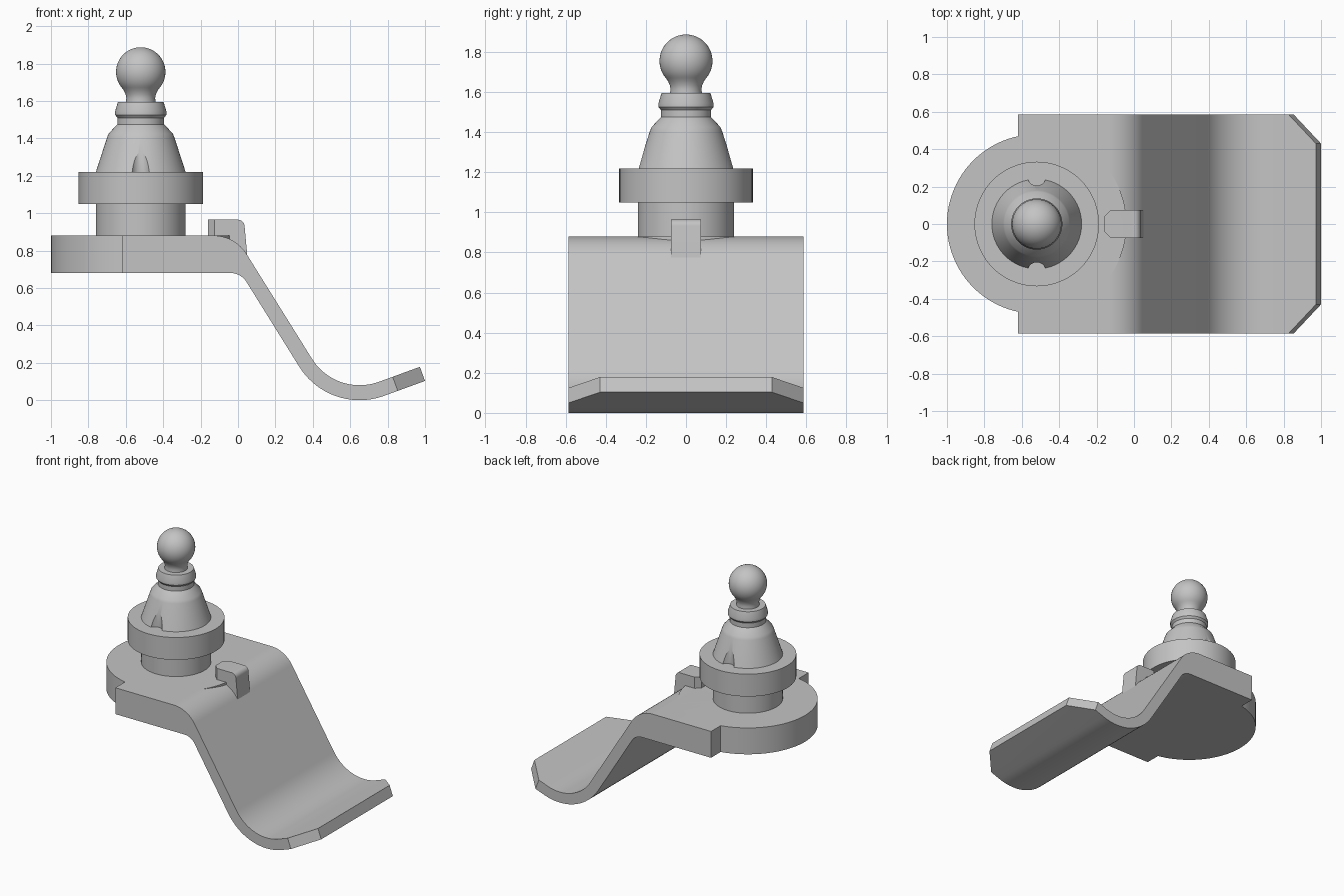
import bpy, bmesh
from math import sin, cos, pi, radians
from mathutils import Vector

cube = bpy.data.objects.get("Cube")
if cube:
    bpy.data.objects.remove(cube, do_unlink=True)

steel = bpy.data.materials.new("steel_grey")
steel.use_nodes = True
GREY = (0.55, 0.55, 0.55, 1)
steel.diffuse_color = GREY
steel.node_tree.nodes["Principled BSDF"].inputs["Base Color"].default_value = GREY

POST_X = -0.52


def finish(name, bm):
    bmesh.ops.recalc_face_normals(bm, faces=bm.faces)
    mesh = bpy.data.meshes.new(name)
    bm.to_mesh(mesh)
    bm.free()
    ob = bpy.data.objects.new(name, mesh)
    bpy.context.collection.objects.link(ob)
    mesh.materials.append(steel)
    return ob


def smooth(ob):
    bpy.ops.object.select_all(action="DESELECT")
    ob.select_set(True)
    bpy.context.view_layer.objects.active = ob
    bpy.ops.object.shade_smooth_by_angle(angle=radians(25))


def arc(cx, cz, r, a0, a1, n=12):
    """Points on an arc; angles in degrees, measured from +x."""
    angles = [radians(a0 + (a1 - a0) * i / n) for i in range(n + 1)]
    return [(cx + r * cos(a), cz + r * sin(a)) for a in angles]


def extrude(profile, half):
    """Side profile in x and z, extruded across y."""
    bm = bmesh.new()
    face = bm.faces.new([bm.verts.new((x, -half, z)) for x, z in profile])
    moved = bmesh.ops.extrude_face_region(bm, geom=[face])["geom"]
    verts = [v for v in moved if isinstance(v, bmesh.types.BMVert)]
    bmesh.ops.translate(bm, verts=verts, vec=(0, 2 * half, 0))
    return bm


def bevel_ends(bm, test, offset):
    """Chamfer the corner edges that run through the thickness at one end."""
    edges = [e for e in bm.edges if all(test(v.co) for v in e.verts)
             and abs(e.verts[0].co.y - e.verts[1].co.y) < 1e-5]
    bmesh.ops.bevel(bm, geom=edges, offset=offset, segments=1, affect="EDGES")


def lathe(name, profile, steps=72):
    """Radius and height pairs turned around the post axis."""
    bm = bmesh.new()
    verts = [bm.verts.new((r, 0, z)) for r, z in profile]
    edges = [bm.edges.new(p) for p in zip(verts, verts[1:])]
    bmesh.ops.spin(bm, geom=verts + edges, cent=(0, 0, 0), axis=(0, 0, 1),
                   angle=2 * pi, steps=steps)
    bmesh.ops.remove_doubles(bm, verts=bm.verts, dist=1e-5)
    bmesh.ops.translate(bm, verts=bm.verts, vec=(POST_X, 0, 0))
    return finish(name, bm)


# Bent plate: flat shelf, steep ramp and upturned toe
toe = Vector((cos(radians(20)), sin(radians(20)))) * 0.234
upper = [(-0.62, 0.88)] + arc(-0.13, 0.674, 0.206, 90, 32)
upper += arc(0.65, 0.38, 0.30, 212, 290, 20)
lower = [(-0.62, 0.68)] + arc(-0.04, 0.58, 0.10, 90, 32)
lower += arc(0.65, 0.38, 0.38, 212, 290, 20)
for side in (upper, lower):
    side.append(tuple(Vector(side[-1]) + toe))
plate = extrude(upper + lower[::-1], 0.585)
bevel_ends(plate, lambda co: co.x > 0.9, 0.155)
smooth(finish("bent_plate", plate))

# Round base under the post
smooth(lathe("round_base", [(0, 0.68), (0.48, 0.68), (0.48, 0.88), (0, 0.88)], 96))

# Small locating tab at the top of the ramp
tab_profile = [(-0.16, 0.86), (-0.16, 0.965)] + arc(0, 0.93, 0.035, 90, 5, 8)
tab = extrude(tab_profile + [(0.05, 0.77), (0, 0.77)], 0.075)
bevel_ends(tab, lambda co: co.x < -0.15, 0.035)
smooth(finish("locating_tab", tab))

# Post foot and wide flange
smooth(lathe("post_flange", [(0, 0.88), (0.24, 0.88), (0.24, 1.05), (0.333, 1.05),
                             (0.333, 1.22), (0, 1.22)]))

# Tapered body with a round notch at front and back
body = lathe("tapered_body", [(0, 1.22), (0.24, 1.22), (0.18, 1.405), (0.172, 1.425),
                              (0.125, 1.475), (0, 1.475)])
for side in (-1, 1):
    bm = bmesh.new()
    bmesh.ops.create_cone(bm, cap_ends=True, segments=32, radius1=0.05, radius2=0.05,
                          depth=0.5)
    bmesh.ops.translate(bm, verts=bm.verts, vec=(POST_X, side * 0.255, 1.35))
    cutter = finish("notch_cutter", bm)
    cutter.hide_render = True
    mod = body.modifiers.new("notch", "BOOLEAN")
    mod.operation = "DIFFERENCE"
    mod.solver = "EXACT"
    mod.object = cutter
    bpy.context.view_layer.objects.active = body
    bpy.ops.object.modifier_apply(modifier=mod.name)
    bpy.data.objects.remove(cutter, do_unlink=True)
smooth(body)

# Neck ring
smooth(lathe("neck_ring", [(0, 1.47), (0.125, 1.47), (0.125, 1.51), (0.137, 1.525),
                           (0.137, 1.545), (0.122, 1.595), (0, 1.595)]))

# Ball on a waisted stem
stem = [(0, 1.59), (0.08, 1.59), (0.077, 1.615), (0.081, 1.635), (0.09, 1.655)]
ball = arc(0, 1.755, 0.132, -40, 89.99, 24)
smooth(lathe("ball_head", stem + ball[:-1] + [(0, 1.887)]))
